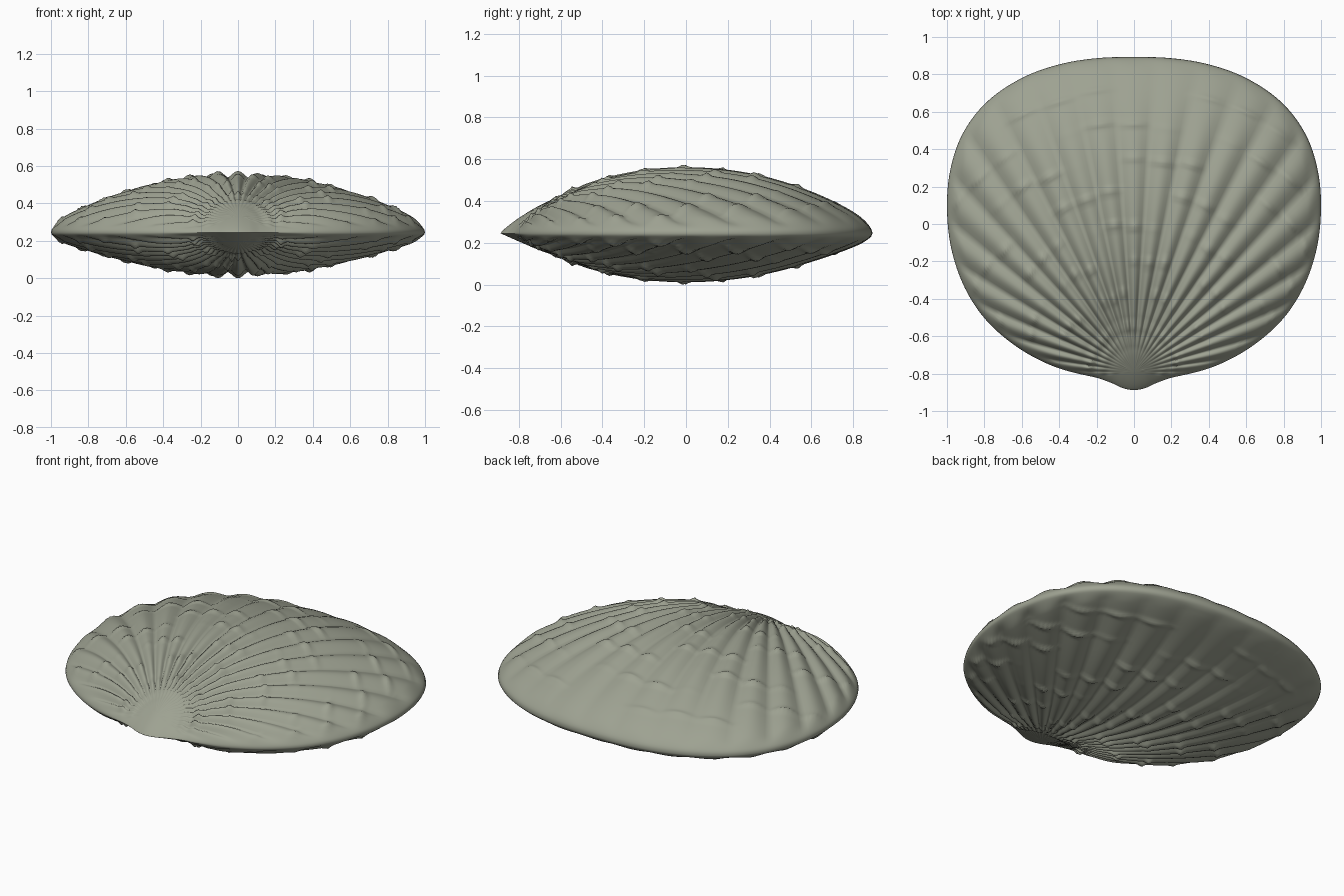
import bpy, math

if "Cube" in bpy.data.objects:
    bpy.data.objects.remove(bpy.data.objects["Cube"])

# right half of the rim, beak to back edge
RIM = [(0, -.888), (.06, -.877), (.12, -.85), (.2, -.822), (.3, -.80), (.4, -.772),
       (.53, -.715), (.67, -.625), (.79, -.515), (.89, -.37), (.965, -.18), (.999, .05),
       (.982, .29), (.92, .475), (.8, .64), (.6, .78), (.38, .858), (.18, .888), (0, .893)]
ANG = [math.atan2(x, -y) for x, y in RIM]
RAD = [math.hypot(x, y) for x, y in RIM]
N = len(RIM)
SLOPE = [0] + [(RAD[i + 1] - RAD[i - 1]) / (ANG[i + 1] - ANG[i - 1]) for i in range(1, N - 1)] + [0]
APEX = -.79
MID = .245


def smooth(t):
    t = max(0, min(1, t))
    return t * t * (3 - 2 * t)


def rim_radius(x, y):
    a = math.atan2(abs(x), -y)
    i = 0
    while i < N - 2 and a > ANG[i + 1]:
        i += 1
    h = ANG[i + 1] - ANG[i]
    t = (a - ANG[i]) / h
    return ((2*t**3 - 3*t*t + 1) * RAD[i] + (t**3 - 2*t*t + t) * h * SLOPE[i]
            + (3*t*t - 2*t**3) * RAD[i + 1] + (t**3 - t*t) * h * SLOPE[i + 1])


def rel(x, y):
    return math.hypot(x, y) / rim_radius(x, y)


def height(x, y, tall, extra):
    # blunt-edged dome with radiating ribs and broken growth ridges
    r = min(1, rel(x, y))
    c = (x / max(1e-6, math.hypot(x, y))) ** 2 * smooth(r / .3)
    beak = 1 - smooth(math.atan2(abs(x), -y) / .6)
    beak *= smooth(r / .4)
    base = .2 * (1 - beak)
    q = 1 + .12 * c - .15 * beak + extra
    z = tall * (base * math.sqrt(1 - r ** 12) + (1 - base) * (1 - r * r) ** q)
    d = math.hypot(x, y - APEX)
    a = math.atan2(x, y - APEX)
    edge = smooth((1 - r) / .07)
    wave = .5 + .5 * math.cos(a * 46)
    fan = smooth((1.75 - abs(a)) / .15)
    fade = 1 - .75 * smooth((y - .3) / .5) * smooth((1.0 - abs(a)) / .6)
    rib = (wave ** .6 - .55) * .026 * smooth((d - .06) / .36) * edge * fan * fade
    # growth ridges step a little from rib to rib
    k = round(a * 46 / (2 * math.pi))
    u = (d + .012 * math.sin(k * 1.9)) / .182 - .28
    off = (u - round(u)) * .182
    gap = smooth(.6 + .9 * math.sin(k * 1.3 + round(u) * 2.1))
    ridge = .015 * math.exp(-(off / .016) ** 2) * (.3 + .7 * wave) * gap
    ridge *= edge * fan * smooth(d / .3) * (1 - .4 * smooth((y - .4) / .4))
    # small wrinkles by the beak
    wr = .005 * math.sin(d * 85) * math.exp(-((d - .2) / .09) ** 2) * fan * edge
    return max(0, z + rib + ridge + wr)


SEG, RINGS = 368, 95


def ray_length(a):
    lo, hi = 0, 2.5
    for _ in range(30):
        m = (lo + hi) / 2
        if rel(m * math.sin(a), APEX + m * math.cos(a)) < 1:
            lo = m
        else:
            hi = m
    return lo


RAYS = [(2 * math.pi * i / SEG, ray_length(2 * math.pi * i / SEG)) for i in range(SEG)]
verts, faces = [], []


def valve(tall, extra, sign):
    start = len(verts)
    verts.append((0, APEX, MID + sign * height(0, APEX, tall, extra)))
    for j in range(1, RINGS):
        t = j / RINGS
        t = .4 * t + .6 * (1 - (1 - t) ** 2)      # denser rings at the rim
        for a, length in RAYS:
            x, y = t * length * math.sin(a), APEX + t * length * math.cos(a)
            verts.append((x, y, max(0, MID + sign * height(x, y, tall, extra))))

    def idx(j, i):
        # ring 0 of the mesh is the rim shared by both halves
        return i if j == RINGS else start + 1 + (j - 1) * SEG + i

    for i in range(SEG):
        n = (i + 1) % SEG
        new = [(start, idx(1, n), idx(1, i))]
        new += [(idx(j, i), idx(j, n), idx(j + 1, n), idx(j + 1, i)) for j in range(1, RINGS)]
        faces.extend(new if sign > 0 else [f[::-1] for f in new])


# shared rim, then the two halves of the closed shell
for a, length in RAYS:
    verts.append((length * math.sin(a), APEX + length * math.cos(a), MID))
valve(.305, 0, 1)
valve(.222, .2, -1)

mat = bpy.data.materials.new("grey_olive_shell")
mat.diffuse_color = (.342, .361, .287, 1)
mat.use_nodes = True
mat.node_tree.nodes["Principled BSDF"].inputs["Base Color"].default_value = mat.diffuse_color
me = bpy.data.meshes.new("shell")
me.from_pydata(verts, [], faces)
me.materials.append(mat)
me.polygons.foreach_set("use_smooth", [True] * len(me.polygons))
ob = bpy.data.objects.new("shell", me)
bpy.context.collection.objects.link(ob)
